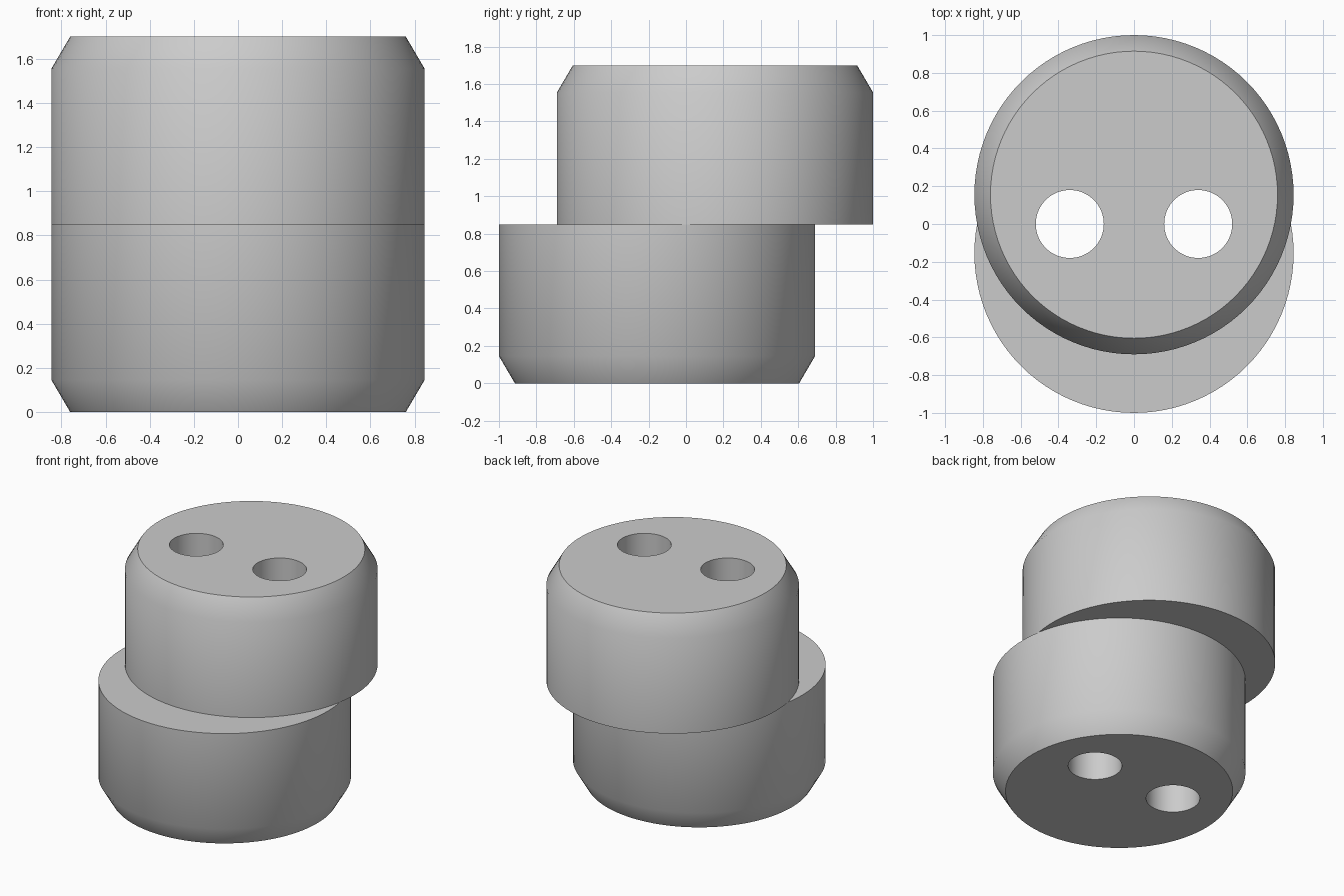
import bpy, math

cube = bpy.data.objects.get("Cube")
if cube:
    bpy.data.objects.remove(cube, do_unlink=True)

RADIUS, RIM_RADIUS = 0.845, 0.76
HALF_HEIGHT, CHAMFER = 0.85, 0.145
OFFSET = 0.155
HOLE_X, HOLE_RADIUS = 0.34, 0.18

grey = bpy.data.materials.new("plain grey")
grey.use_nodes = True
colour = (0.6, 0.6, 0.6, 1)
grey.diffuse_color = colour
grey.node_tree.nodes["Principled BSDF"].inputs["Base Color"].default_value = colour


def lathe(name, rings, centre, sides):
    """Closed solid from (radius, z) rings stacked upwards."""
    verts, faces = [], []
    for radius, z in rings:
        for i in range(sides):
            a = math.tau * i / sides
            verts.append((radius * math.cos(a), radius * math.sin(a), z))
    for r in range(len(rings) - 1):
        for i in range(sides):
            j = (i + 1) % sides
            low, high = r * sides, (r + 1) * sides
            faces.append((low + i, low + j, high + j, high + i))
    faces.append(tuple(reversed(range(sides))))
    faces.append(tuple(range(len(verts) - sides, len(verts))))
    mesh = bpy.data.meshes.new(name)
    mesh.from_pydata(verts, [], faces)
    mesh.materials.append(grey)
    obj = bpy.data.objects.new(name, mesh)
    obj.location = centre
    bpy.context.collection.objects.link(obj)
    return obj


def combine(target, tool, operation):
    """Apply a boolean and remove the tool object."""
    bpy.context.view_layer.objects.active = target
    mod = target.modifiers.new("boolean", "BOOLEAN")
    mod.operation = operation
    mod.solver = "EXACT"
    mod.object = tool
    bpy.ops.object.modifier_apply(modifier=mod.name)
    bpy.data.objects.remove(tool, do_unlink=True)


# Two offset drums, chamfered on their outer ends
body = lathe("offset_drum_body",
             [(RIM_RADIUS, 0), (RADIUS, CHAMFER), (RADIUS, HALF_HEIGHT)],
             (0, -OFFSET, 0), 96)
upper = lathe("upper_drum",
              [(RADIUS, 0), (RADIUS, HALF_HEIGHT - CHAMFER), (RIM_RADIUS, HALF_HEIGHT)],
              (0, OFFSET, HALF_HEIGHT), 96)
combine(body, upper, "UNION")

# Two round holes straight through both drums
for side in (-1, 1):
    drill = lathe("hole_cutter", [(HOLE_RADIUS, -0.2), (HOLE_RADIUS, 2)],
                  (side * HOLE_X, 0, 0), 64)
    combine(body, drill, "DIFFERENCE")

# Smooth round walls, crisp rims
bpy.ops.object.select_all(action="DESELECT")
body.select_set(True)
bpy.context.view_layer.objects.active = body
bpy.ops.object.shade_smooth_by_angle(angle=math.radians(40))
